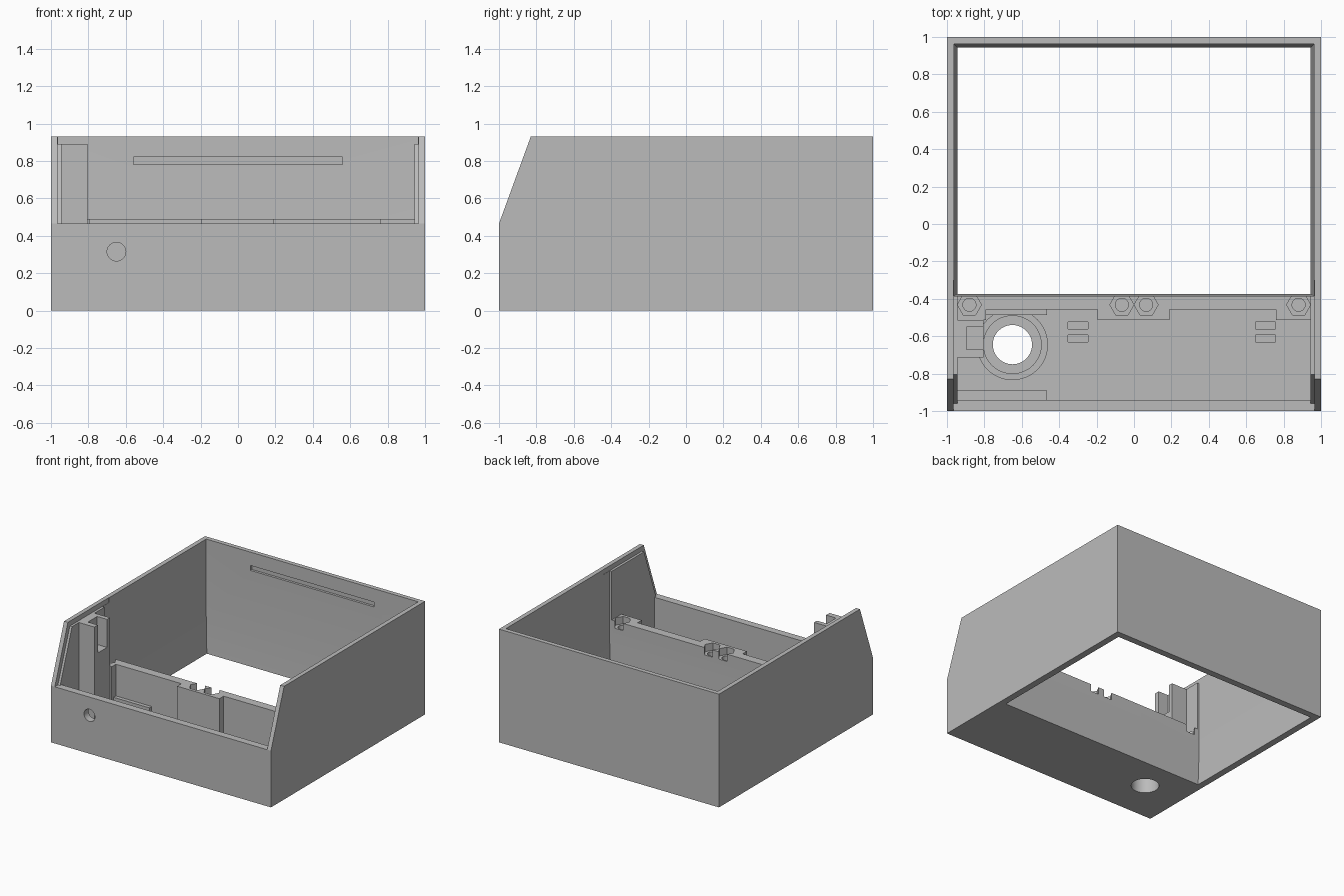
import bpy, bmesh, math
from mathutils import Matrix

cube = bpy.data.objects.get("Cube")
if cube:
    bpy.data.objects.remove(cube, do_unlink=True)

grey = bpy.data.materials.new("plain_grey")
grey.use_nodes = True
colour = (0.5, 0.5, 0.5, 1)
grey.diffuse_color = colour
grey.node_tree.nodes["Principled BSDF"].inputs["Base Color"].default_value = colour


def finish(name, bm):
    bmesh.ops.recalc_face_normals(bm, faces=bm.faces)
    mesh = bpy.data.meshes.new(name)
    bm.to_mesh(mesh)
    bm.free()
    mesh.materials.append(grey)
    obj = bpy.data.objects.new(name, mesh)
    bpy.context.collection.objects.link(obj)
    return obj


def loft(name, rings):
    """Closed solid through matching rings of points."""
    bm = bmesh.new()
    loops = [[bm.verts.new(p) for p in ring] for ring in rings]
    bm.faces.new(loops[0])
    bm.faces.new(loops[-1])
    n = len(loops[0])
    for a, b in zip(loops, loops[1:]):
        for i in range(n):
            j = (i + 1) % n
            bm.faces.new((a[i], a[j], b[j], b[i]))
    return finish(name, bm)


def side_prism(name, half_width, profile):
    """Side profile of (y, z) points, extruded across x."""
    return loft(name, [[(x, y, z) for y, z in profile] for x in (-half_width, half_width)])


def box(name, x0, x1, y0, y1, z0, z1):
    return loft(name, [[(x0, y0, z), (x1, y0, z), (x1, y1, z), (x0, y1, z)] for z in (z0, z1)])


def post(name, x, y, z0, z1, r, sides=32):
    ring = [(x + r * math.cos(i * math.tau / sides), y + r * math.sin(i * math.tau / sides))
            for i in range(sides)]
    return loft(name, [[(px, py, z) for px, py in ring] for z in (z0, z1)])


def combine(target, other, operation="DIFFERENCE"):
    mod = target.modifiers.new(other.name, "BOOLEAN")
    mod.operation = operation
    mod.solver = "EXACT"
    mod.object = other
    bpy.context.view_layer.objects.active = target
    bpy.ops.object.modifier_apply(modifier=mod.name)
    bpy.data.objects.remove(other, do_unlink=True)


FLOOR, SILL, TOP, DIVIDER = 0.055, 0.465, 0.93, 0.49

# Outer case with a sloped front
case = side_prism("case", 1, [(-1, 0), (1, 0), (1, TOP), (-0.83, TOP), (-1, SILL)])

# Large open bay, walls thickening towards the bottom
bay = []
for z, side, front in ((-0.1, 0.945, -0.375), (0, 0.945, -0.375), (0.3, 0.963, -0.385), (1.1, 0.963, -0.385)):
    bay.append([(-side, front, z), (side, front, z), (side, side, z), (-side, side, z)])
combine(case, loft("bay_cutter", bay))

# Front compartment, then the step above the side linings
combine(case, side_prism("compartment_cutter", 0.945, [
    (-0.94, FLOOR), (-0.457, FLOOR), (-0.457, DIVIDER), (-0.3, DIVIDER),
    (-0.3, 1.2), (-1.2, 1.2), (-1.2, SILL), (-0.94, SILL)]))
combine(case, side_prism("step_cutter", 0.965, [
    (-0.3, 0.89), (-0.3, 1.2), (-1.2, 1.2), (-1.2, SILL), (-0.96, SILL), (-0.805, 0.89)]))

# Thicker blocks of the divider behind the nut pockets
for x0, x1 in ((-0.955, -0.79), (-0.195, 0.19), (0.76, 0.955)):
    combine(case, box("divider_block", x0, x1, -0.512, -0.44, 0.03, DIVIDER), "UNION")

# Nut pockets with screw holes
for x in (-0.88, -0.065, 0.065, 0.88):
    combine(case, post("nut_cutter", x, -0.432, 0.43, 0.6, 0.064, 6))
    combine(case, post("screw_cutter", x, -0.432, 0.2, 0.6, 0.035, 24))

# Cable hole in the front wall
cable = post("cable_cutter", 0, 0, -0.1, 0.1, 0.05)
cable.data.transform(Matrix.Translation((-0.65, -0.97, 0.315)) @ Matrix.Rotation(math.pi / 2, 4, "X"))
combine(case, cable)

# Groove inside the back wall
combine(case, box("groove_cutter", -0.56, 0.56, 0.95, 0.983, 0.78, 0.82))

# Tie slots in the floor
for x in (-0.3, 0.703):
    for y in (-0.543, -0.612):
        combine(case, box("tie_cutter", x - 0.054, x + 0.054, y - 0.018, y + 0.018, 0.03, 0.1))

# Stepped floor boss with its opening
HX, HY = -0.65, -0.645
combine(case, post("boss_base", HX, HY, 0.03, 0.08, 0.19, 48), "UNION")
combine(case, post("boss_rim", HX, HY, 0.03, 0.12, 0.157, 48), "UNION")
combine(case, post("opening_cutter", HX, HY, -0.1, 0.3, 0.105, 48))

# Ledges along the front wall and the divider
for name, x0, y0, y1 in (("front_ledge", -0.95, -0.95, -0.89), ("rear_ledge", -0.8, -0.487, -0.44)):
    combine(case, box(name, x0, -0.465, y0, y1, 0.17, 0.23), "UNION")

# Tall bracket against the right wall, with a socket open to the inside
bracket = box("bracket", -0.955, -0.805, -0.715, -0.513, 0.04, 0.89)
combine(bracket, box("socket_cutter", -0.895, -0.7, -0.67, -0.55, 0.66, 1))

for obj in (case, bracket):
    bpy.ops.object.select_all(action="DESELECT")
    obj.select_set(True)
    bpy.context.view_layer.objects.active = obj
    bpy.ops.object.shade_smooth_by_angle(angle=math.radians(20))
